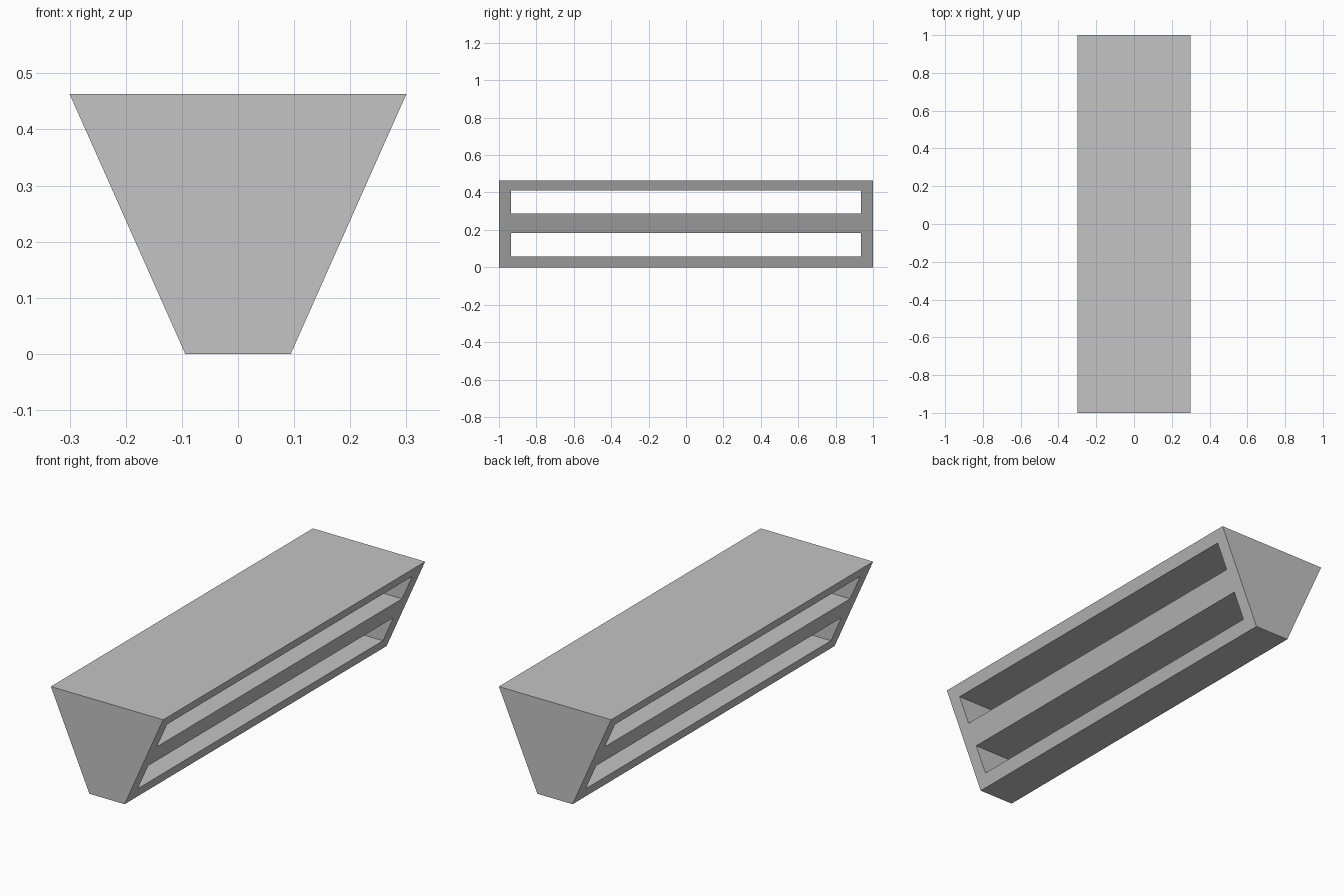
import bpy
import bmesh

cube = bpy.data.objects.get("Cube")
if cube:
    bpy.data.objects.remove(cube, do_unlink=True)

TOP_HALF, BOTTOM_HALF, HEIGHT, HALF_LENGTH = 0.3, 0.094, 0.463, 1.0
SLOT_HALF_LENGTH = 0.936
SLOTS = [(0.057, 0.183), (0.287, 0.41)]

grey = bpy.data.materials.new("plain grey")
grey.use_nodes = True
colour = (0.55, 0.55, 0.55, 1)
grey.diffuse_color = colour
grey.node_tree.nodes["Principled BSDF"].inputs["Base Color"].default_value = colour


def prism(name, profile, half_length):
    """Extrude an x-z outline along y."""
    bm = bmesh.new()
    face = bm.faces.new([bm.verts.new((x, -half_length, z)) for x, z in profile])
    ext = bmesh.ops.extrude_face_region(bm, geom=[face])
    verts = [v for v in ext["geom"] if isinstance(v, bmesh.types.BMVert)]
    bmesh.ops.translate(bm, verts=verts, vec=(0, 2 * half_length, 0))
    bmesh.ops.recalc_face_normals(bm, faces=bm.faces)
    mesh = bpy.data.meshes.new(name)
    bm.to_mesh(mesh)
    bm.free()
    mesh.materials.append(grey)
    obj = bpy.data.objects.new(name, mesh)
    bpy.context.collection.objects.link(obj)
    return obj


# Tapered body, wider at the top
body = prism("tapered_body", [(-BOTTOM_HALF, 0), (BOTTOM_HALF, 0),
                              (TOP_HALF, HEIGHT), (-TOP_HALF, HEIGHT)], HALF_LENGTH)

# Two long slots cut right through from side to side
cutters = []
for low, high in SLOTS:
    cutter = prism("slot_cutter", [(-0.5, low), (0.5, low), (0.5, high), (-0.5, high)],
                   SLOT_HALF_LENGTH)
    cutter.hide_render = True
    mod = body.modifiers.new("slot", "BOOLEAN")
    mod.operation = "DIFFERENCE"
    mod.solver = "EXACT"
    mod.object = cutter
    cutters.append(cutter)

# Apply the cuts and discard the cutters
bpy.context.view_layer.objects.active = body
for mod in list(body.modifiers):
    bpy.ops.object.modifier_apply(modifier=mod.name)
for cutter in cutters:
    bpy.data.objects.remove(cutter, do_unlink=True)
